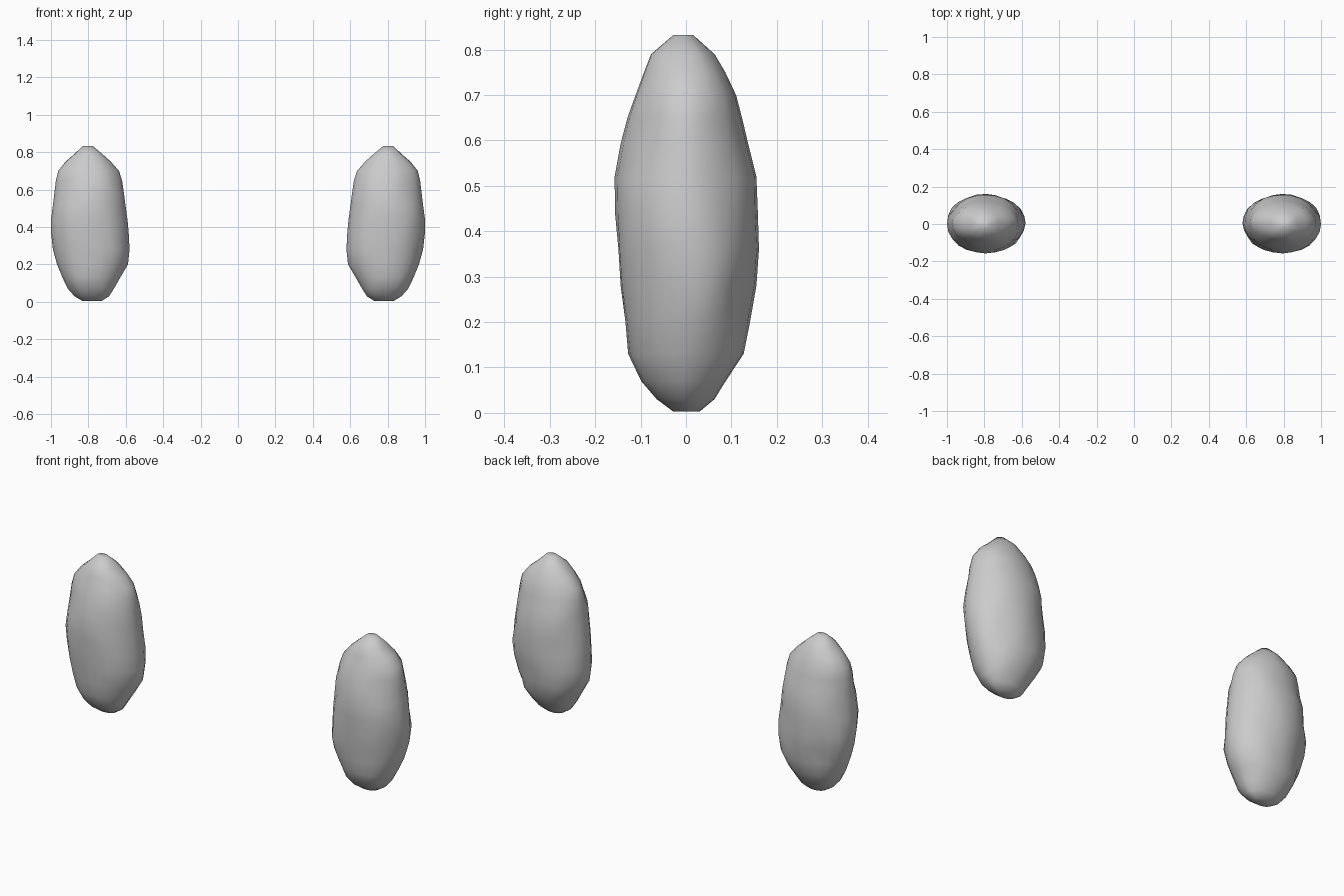
import bpy, bmesh, math
from mathutils import Vector, noise

if "Cube" in bpy.data.objects:
    bpy.data.objects.remove(bpy.data.objects["Cube"])

# Outline of the right-hand rock: z, inner x, outer x, front y, back y
PROFILE = [
    (0.003, 0.73, 0.83, -0.028, 0.03),
    (0.03, 0.69, 0.875, -0.065, 0.062),
    (0.07, 0.665, 0.91, -0.10, 0.087),
    (0.13, 0.63, 0.94, -0.127, 0.128),
    (0.20, 0.588, 0.968, -0.133, 0.14),
    (0.28, 0.583, 0.988, -0.142, 0.155),
    (0.36, 0.582, 1.0, -0.149, 0.16),
    (0.44, 0.59, 0.997, -0.158, 0.159),
    (0.52, 0.60, 0.988, -0.157, 0.154),
    (0.59, 0.61, 0.98, -0.143, 0.138),
    (0.65, 0.62, 0.975, -0.128, 0.123),
    (0.70, 0.637, 0.962, -0.11, 0.11),
    (0.75, 0.68, 0.922, -0.092, 0.087),
    (0.79, 0.725, 0.875, -0.077, 0.064),
    (0.832, 0.775, 0.832, -0.028, 0.016),
]
SIDES = 24


def build_rock(name, side):
    bm = bmesh.new()
    rings = []
    for k, (z, x0, x1, y0, y1) in enumerate(PROFILE):
        cx, rx = (x0 + x1) / 2, (x1 - x0) / 2
        cy, ry = (y0 + y1) / 2, (y1 - y0) / 2
        ring = []
        for i in range(SIDES):
            a = 2 * math.pi * i / SIDES
            c, s = math.cos(a), math.sin(a)
            # shallow dents between the silhouette extremes
            n = noise.noise(Vector((c * 1.7, s * 1.7, z * 9)))
            fade = math.sin(2 * a) ** 2 * 0.7 + 0.3
            r = 1 + 0.09 * n * fade
            if k in (0, len(PROFILE) - 1):
                r = 1
            ring.append(bm.verts.new((side * (cx + rx * c * r), cy + ry * s * r, z)))
        rings.append(ring)
    for a, b in zip(rings, rings[1:]):
        for i in range(SIDES):
            j = (i + 1) % SIDES
            bm.faces.new((a[i], a[j], b[j], b[i]))
    # small end caps
    bm.faces.new(rings[0][::-1])
    bm.faces.new(rings[-1])
    bmesh.ops.recalc_face_normals(bm, faces=bm.faces)
    for f in bm.faces:
        f.smooth = True
    me = bpy.data.meshes.new(name)
    bm.to_mesh(me)
    bm.free()
    ob = bpy.data.objects.new(name, me)
    bpy.context.collection.objects.link(ob)


# Mirrored pair of standing rocks
build_rock("right_rock", 1)
build_rock("left_rock", -1)
